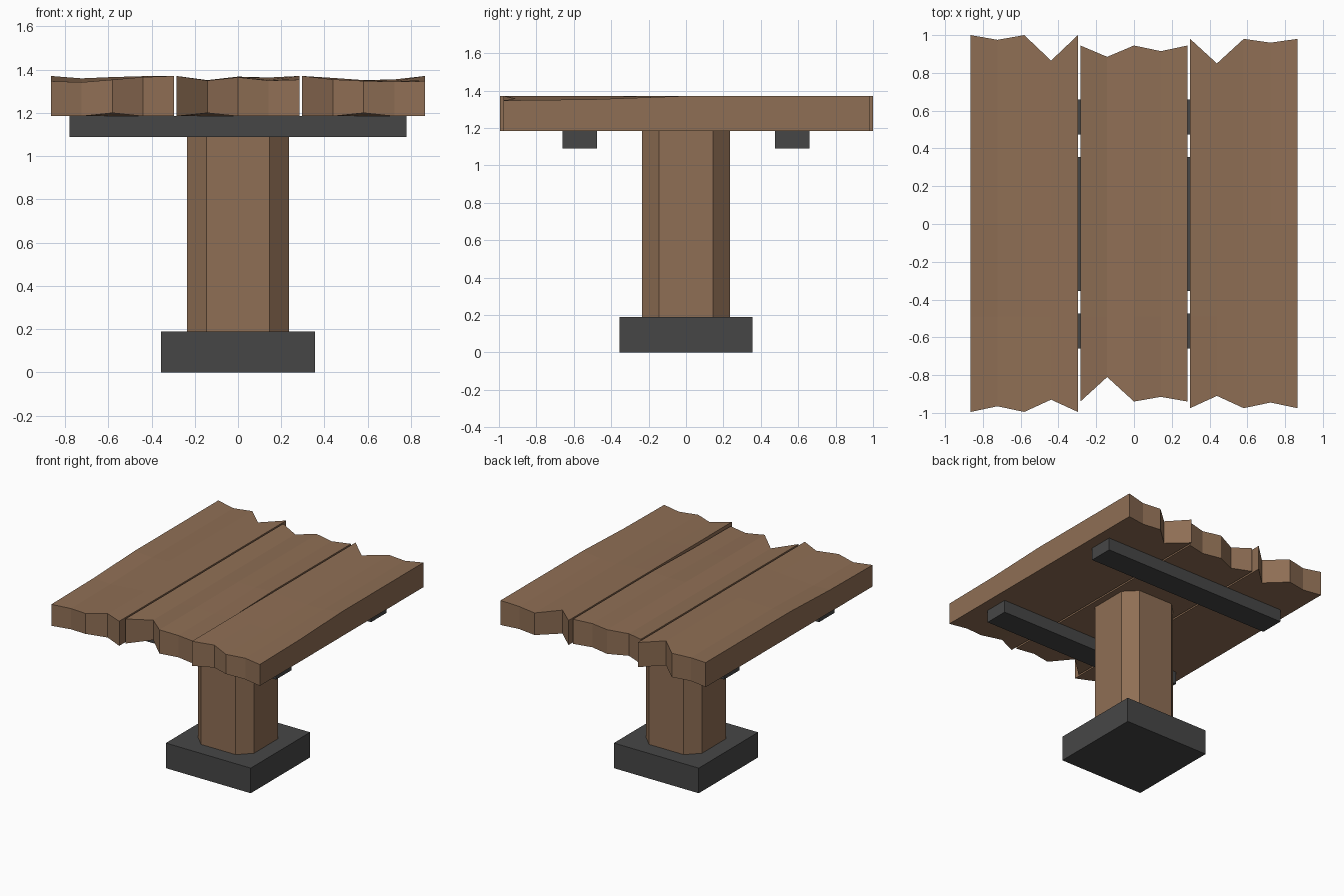
import bpy, bmesh

if "Cube" in bpy.data.objects:
    bpy.data.objects.remove(bpy.data.objects["Cube"])


def material(name, rgb):
    m = bpy.data.materials.new(name)
    m.diffuse_color = (*rgb, 1)
    m.use_nodes = True
    m.node_tree.nodes["Principled BSDF"].inputs["Base Color"].default_value = m.diffuse_color
    return m


WOOD = material("brown wood", (0.275, 0.158, 0.09))
IRON = material("dark iron", (0.062, 0.062, 0.062))


def finish(name, bm, mat):
    bmesh.ops.recalc_face_normals(bm, faces=bm.faces[:])
    me = bpy.data.meshes.new(name)
    bm.to_mesh(me)
    bm.free()
    me.materials.append(mat)
    ob = bpy.data.objects.new(name, me)
    bpy.context.collection.objects.link(ob)


def prism(name, outline, z0, z1, mat):
    bm = bmesh.new()
    low = bm.faces.new([bm.verts.new((x, y, z0)) for x, y in outline])
    top = bmesh.ops.extrude_face_region(bm, geom=[low])["geom"]
    for v in top:
        if isinstance(v, bmesh.types.BMVert):
            v.co.z = z1
    finish(name, bm, mat)


def box(name, x0, x1, y0, y1, z0, z1, mat):
    prism(name, [(x0, y0), (x1, y0), (x1, y1), (x0, y1)], z0, z1, mat)


def plank(name, x0, x1, front, back, top_front, top_back, raised):
    """Board with jagged ends, a slightly worn top and one chipped lower edge."""
    bm = bmesh.new()
    n = len(front)
    xs = [x0 + (x1 - x0) * i / (n - 1) for i in range(n)]
    top, low = [], []
    for j in range(5):
        top_row, low_row = [], []
        for i, x in enumerate(xs):
            y = (front[i], -0.49, 0, 0.49, back[i])[j]
            # wear fades out from the front end to the middle
            t = (0, 0.25, 1, 1, 1)[j]
            z = top_front[i] * (1 - t) + top_back[i] * t
            chip = 0.015 if j == 0 and i == raised else 0
            top_row.append(bm.verts.new((x, y, z)))
            low_row.append(bm.verts.new((x, y, 1.185 + chip)))
        top.append(top_row)
        low.append(low_row)
    for j in range(4):
        for i in range(n - 1):
            for g in (top, low):
                bm.faces.new((g[j][i], g[j][i + 1], g[j + 1][i + 1], g[j + 1][i]))
        for i in (0, n - 1):
            bm.faces.new((top[j][i], top[j + 1][i], low[j + 1][i], low[j][i]))
    for j in (0, 4):
        for i in range(n - 1):
            bm.faces.new((top[j][i], top[j][i + 1], low[j][i + 1], low[j][i]))
    finish(name, bm, WOOD)


# Foot and chamfered post
box("base_block", -0.355, 0.355, -0.355, 0.355, 0, 0.19, IRON)
a, c = 0.235, 0.145
prism("post", [(-c, -a), (c, -a), (a, -c), (a, c), (c, a), (-c, a), (-a, c), (-a, -c)],
      0.19, 1.185, WOOD)

# Cross bars under the top
for label, s in (("front", -1), ("back", 1)):
    y0, y1 = sorted((0.475 * s, 0.66 * s))
    box(label + "_cross_bar", -0.78, 0.78, y0, y1, 1.09, 1.185, IRON)

# Three boards of the table top
plank("left_plank", -0.865, -0.297,
      (-0.995, -0.965, -0.995, -0.93, -0.995), (1, 0.975, 1, 0.865, 1),
      (1.347, 1.342, 1.354, 1.366, 1.371), (1.371, 1.36, 1.366, 1.37, 1.371), 2)
plank("middle_plank", -0.284, 0.284,
      (-0.94, -0.81, -0.94, -0.915, -0.94), (0.945, 0.885, 0.945, 0.915, 0.945),
      (1.371, 1.35, 1.365, 1.35, 1.354), (1.371, 1.352, 1.368, 1.364, 1.371), 1)
plank("right_plank", 0.297, 0.865,
      (-0.975, -0.91, -0.975, -0.945, -0.975), (0.98, 0.85, 0.98, 0.96, 0.98),
      (1.371, 1.355, 1.348, 1.345, 1.347), (1.371, 1.362, 1.352, 1.355, 1.371), 2)
